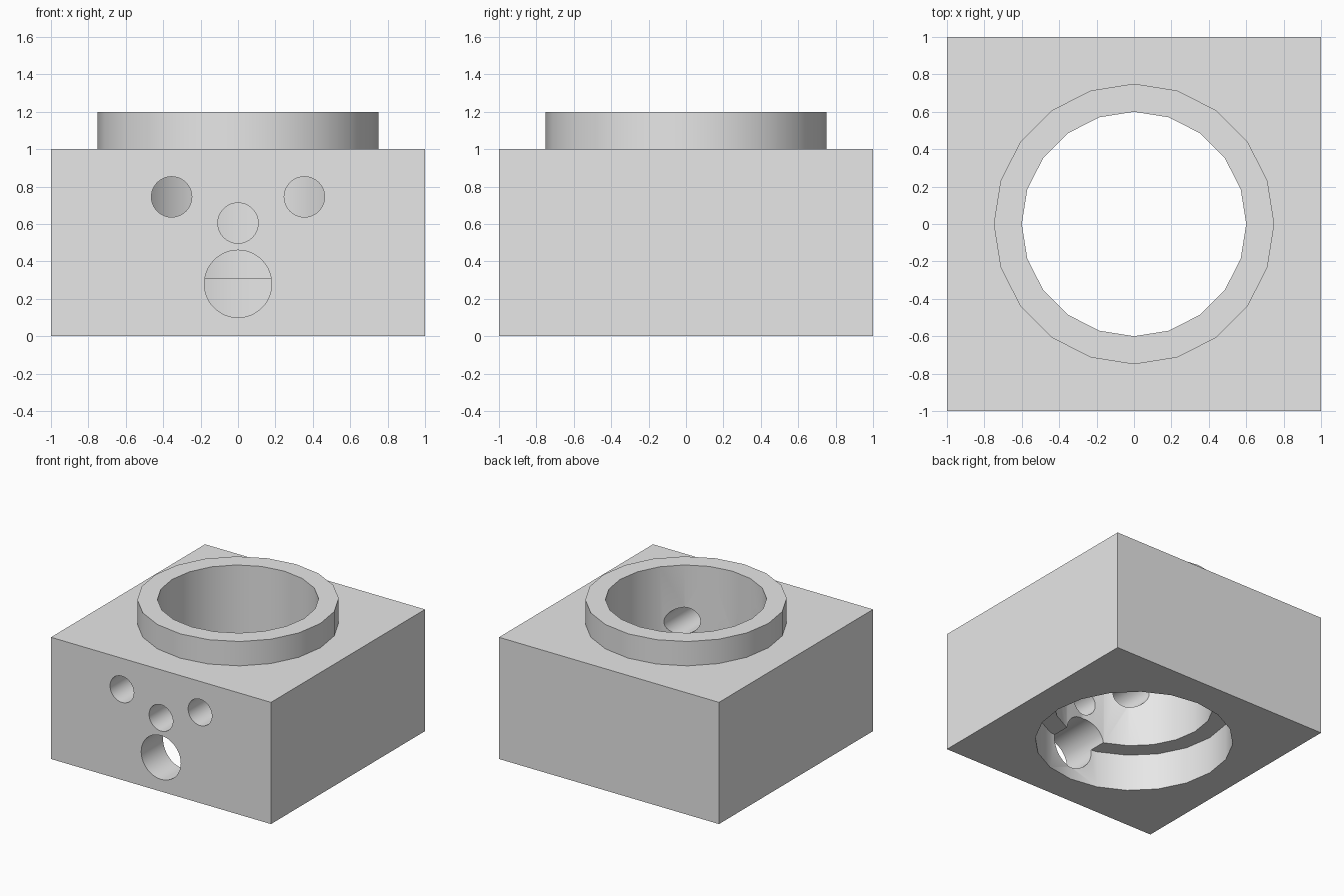
import bpy
import math

cube = bpy.data.objects.get("Cube")
if cube:
    bpy.data.objects.remove(cube, do_unlink=True)

grey = bpy.data.materials.new("plain_grey")
grey.use_nodes = True
grey.diffuse_color = (0.8, 0.8, 0.8, 1)
grey.node_tree.nodes["Principled BSDF"].inputs["Base Color"].default_value = (0.8, 0.8, 0.8, 1)


def upright(name, radius, bottom, top, sides=20):
    """Vertical cylinder between two heights."""
    bpy.ops.mesh.primitive_cylinder_add(
        vertices=sides, radius=radius, depth=top - bottom,
        location=(0, 0, (bottom + top) / 2))
    bpy.context.object.name = name
    return bpy.context.object


def front_hole(name, x, z, radius):
    """Horizontal cutter from the front face into the bore."""
    bpy.ops.mesh.primitive_cylinder_add(
        vertices=48, radius=radius, depth=1.1,
        location=(x, -0.6, z), rotation=(math.pi / 2, 0, 0))
    bpy.context.object.name = name
    return bpy.context.object


def combine(target, tool, operation):
    """Apply a boolean and discard its tool."""
    mod = target.modifiers.new(tool.name, 'BOOLEAN')
    mod.operation = operation
    mod.solver = 'EXACT'
    mod.object = tool
    bpy.context.view_layer.objects.active = target
    bpy.ops.object.modifier_apply(modifier=mod.name)
    bpy.data.objects.remove(tool, do_unlink=True)


# Square block
bpy.ops.mesh.primitive_cube_add(size=2, location=(0, 0, 0.5))
block = bpy.context.object
block.name = "collared_block"
block.scale.z = 0.5
bpy.ops.object.transform_apply(location=True, rotation=True, scale=True)

# Raised collar on top
combine(block, upright("collar", 0.75, 0.8, 1.2), 'UNION')

# Through bore and wider recess underneath
combine(block, upright("bore", 0.6, -0.2, 1.4), 'DIFFERENCE')
combine(block, upright("bottom_recess", 0.745, -0.2, 0.305), 'DIFFERENCE')

# Front holes opening into the bore
for name, x, z, radius in (
        ("left_hole", 0.355, 0.745, 0.108),
        ("right_hole", -0.355, 0.745, 0.108),
        ("middle_hole", 0, 0.605, 0.108),
        ("large_hole", 0, 0.28, 0.18)):
    combine(block, front_hole(name, x, z, radius), 'DIFFERENCE')

# Colour and shading
block.data.materials.clear()
block.data.materials.append(grey)
for face in block.data.polygons:
    face.material_index = 0
bpy.ops.object.select_all(action='DESELECT')
block.select_set(True)
bpy.context.view_layer.objects.active = block
bpy.ops.object.shade_smooth_by_angle(angle=math.radians(30))
